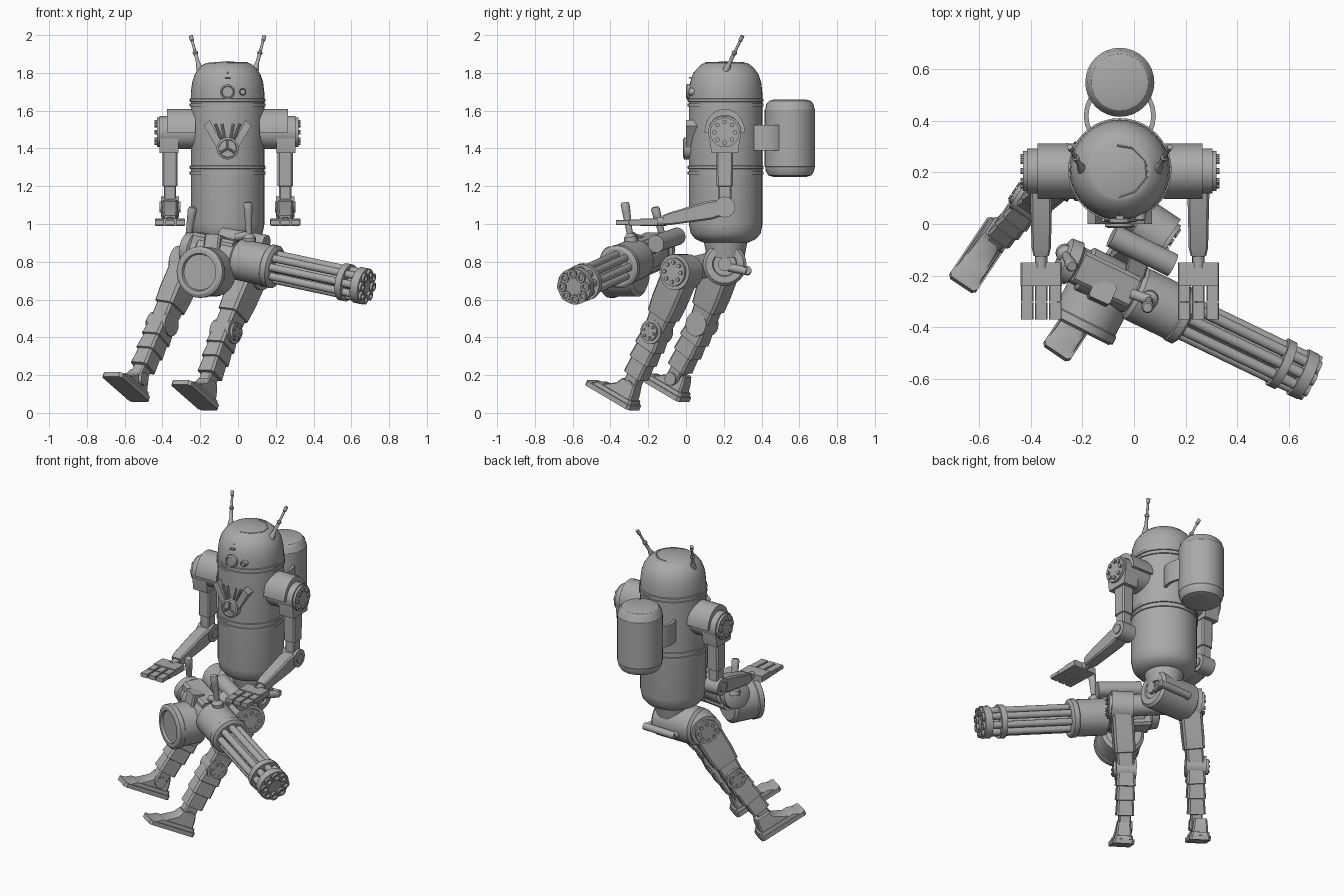
import bpy, bmesh, math
from mathutils import Vector as V, Matrix

grey = bpy.data.materials.new("grey metal")
grey.diffuse_color = (0.4, 0.4, 0.4, 1)
X, Y, Z = V((1, 0, 0)), V((0, 1, 0)), V((0, 0, 1))


def finish(name, bm):
    """Turn a bmesh into an object, smooth with sharp edges kept."""
    bmesh.ops.recalc_face_normals(bm, faces=bm.faces)
    for f in bm.faces:
        f.smooth = True
    for e in bm.edges:
        e.smooth = len(e.link_faces) == 2 and e.calc_face_angle(0) < 0.55
    me = bpy.data.meshes.new(name)
    bm.to_mesh(me)
    bm.free()
    me.materials.append(grey)
    ob = bpy.data.objects.new(name, me)
    bpy.context.collection.objects.link(ob)
    return ob


def skin(name, rings):
    """Bridge equal-length rings of points and cap both ends."""
    bm = bmesh.new()
    vs = [[bm.verts.new(p) for p in r] for r in rings]
    n = len(vs[0])
    for a, b in zip(vs, vs[1:]):
        for i in range(n):
            bm.faces.new((a[i], a[(i + 1) % n], b[(i + 1) % n], b[i]))
    bm.faces.new(vs[0])
    bm.faces.new(vs[-1])
    return finish(name, bm)


def lathe(name, origin, axis, prof, n=32):
    """Revolve (radius, height) pairs around an axis."""
    o, w = V(origin), V(axis).normalized()
    u = w.orthogonal().normalized()
    v = w.cross(u)
    return skin(name, [[o + w * h + (u * math.cos(a) + v * math.sin(a)) * max(r, 0.001)
                        for a in (math.tau * i / n for i in range(n))] for r, h in prof])


def rod(name, a, b, r, r2=None, n=20):
    a, b = V(a), V(b)
    return lathe(name, a, b - a, [(r, 0), (r if r2 is None else r2, (b - a).length)], n)


def loft(name, a, b, side, secs):
    """Chamfered rectangular sections (t, width, depth, depth offset) from a to b."""
    a, b = V(a), V(b)
    w = (b - a).normalized()
    v = w.cross(V(side)).normalized()
    u = v.cross(w)
    rings = []
    for t, wd, dp, off in secs:
        x, y = wd / 2, dp / 2
        c = min(x, y) * 0.22
        pts = [(x, y - c), (x - c, y), (c - x, y), (-x, y - c),
               (-x, c - y), (c - x, -y), (x - c, -y), (x, c - y)]
        rings.append([a.lerp(b, t) + u * p + v * (q + off) for p, q in pts])
    return skin(name, rings)


def block(name, a, b, side, w, d):
    return loft(name, a, b, side, [(0, w, d, 0), (1, w, d, 0)])


def slab(name, pts, origin, u, v, w, depth):
    """Extrude a flat outline by depth along w."""
    o = V(origin)
    return skin(name, [[o + u * p + v * q + w * k for p, q in pts] for k in (0, depth)])


def bolts(name, c, axis, ring, r, h, n):
    """Ring of small studs."""
    w = V(axis).normalized()
    u = w.orthogonal().normalized()
    for i in range(n):
        p = V(c) + Matrix.Rotation(math.tau * i / n, 3, w) @ u * ring
        rod(name, p, p + w * h, r, n=10)


# Body and domed head
CX, CY = -0.055, 0.21
dome = [(0.195, 1.66), (0.194, 1.70), (0.188, 1.75), (0.175, 1.79), (0.155, 1.82), (0.125, 1.847), (0.11, 1.853),
        (0.0, 1.862)]
lathe("body", (CX, CY, 0), Z, [(0, 0.90), (0.12, 0.902), (0.16, 0.92), (0.185, 0.95), (0.195, 1.0)] + dome, 40)
for z in (1.27, 1.30, 1.63, 1.655):
    lathe("body_band", (CX, CY, z), Z, [(0.19, -0.011), (0.201, -0.007), (0.201, 0.007), (0.19, 0.011)], 40)


def dome_z(r):
    for (r1, z1), (r2, z2) in zip(dome, dome[1:]):
        if r2 <= r <= r1:
            return z1 + (z2 - z1) * (r1 - r) / (r1 - r2)
    return 1.66


# Raised seam on the head
seam = [(-0.01, 0.095), (0.05, 0.085), (0.1, 0.035), (0.105, -0.03), (0.06, -0.085), (0, -0.105), (0, -0.17)]
seam = [V((CX + x, CY + y, dome_z(math.hypot(x, y)))) for x, y in seam]
for a, b in zip(seam, seam[1:]):
    rod("head_seam", a, b, 0.004, n=6)

# Eyes and brow slot
for x, r, y in ((CX, 0.04, 0.0), (0.025, 0.019, 0.012)):
    lathe("eye", (x, 0.06, 1.70), -Y, [(r, 0), (r, 0.055 - y), (r * 0.8, 0.06 - y), (r * 0.7, 0.055 - y)], 24)
block("brow_slot", (CX - 0.015, 0.025, 1.775), (CX + 0.015, 0.025, 1.775), Y, 0.02, 0.008)

# Chest vent: side plates, ribs, lower wheel
for s in (-1, 1):
    slab("vent_plate", [(s * 0.125, 0.13), (s * 0.095, 0.16), (s * 0.03, 0.04), (s * 0.055, 0.01)],
         (CX, 0.0, 1.39), X, Z, Y, 0.09)
    for k in (0.03, 0.065):
        rod("vent_rib", (CX + s * k * 0.5, 0.012, 1.45), (CX + s * k, 0.016, 1.53), 0.007, n=8)
lathe("vent_wheel", (CX, 0.04, 1.40), -Y, [(0.058, 0), (0.058, 0.05), (0.047, 0.055), (0.045, 0.04)], 28)
for i in range(3):
    a = math.tau * i / 3 + math.pi / 2
    rod("wheel_spoke", (CX, -0.01, 1.40), (CX + 0.05 * math.cos(a), -0.01, 1.40 + 0.05 * math.sin(a)), 0.006, n=8)

# Antennas
for s in (-1, 1):
    a, b = V((CX + s * 0.145, 0.21, 1.81)), V((CX + s * 0.195, 0.30, 1.997))
    lathe("antenna", a, b - a, [(0.02, 0), (0.016, 0.03), (0.01, 0.05), (0.01, 0.10), (0.014, 0.105), (0.014, 0.115),
                                (0.008, 0.12), (0.007, 0.18), (0.011, 0.185), (0.011, 0.212)], 12)

# Backpack tank and its strap
lathe("backpack_tank", (CX, 0.55, 1.25), Z, [(0.09, 0), (0.115, 0.008), (0.128, 0.03), (0.13, 0.05), (0.134, 0.055),
      (0.134, 0.355), (0.13, 0.36), (0.125, 0.385), (0.11, 0.402), (0.08, 0.41)], 32)
for s in (-1, 1):
    arc = [(s * math.sin(t * math.pi / 12), -math.cos(t * math.pi / 12)) for t in range(13)]
    out = [(0.14 * p, 0.14 * q) for p, q in arc] + [(0.122 * p, 0.122 * q) for p, q in arc[::-1]]
    slab("backpack_strap", out, (CX, 0.42, 1.39), X, Y, Z, 0.135)

# Arms, mirrored about the body axis
for s in (-1, 1):
    def P(d, y, z):
        return V((CX + s * d, y, z))
    SX, ax = X * s, CX + s * 0.305
    half = [(math.cos(math.pi * i / 14), math.sin(math.pi * i / 14)) for i in range(15)]
    rod("shoulder_axle", P(0.15, 0.205, 1.485), P(0.36, 0.205, 1.485), 0.088, n=28)
    slab("shoulder_housing", [(0.086 * p, 0.086 * q) for p, q in half] + [(-0.07, -0.11), (0.07, -0.11)],
         P(0.26, 0.205, 1.485), Y, Z, SX, 0.1)
    rod("shoulder_disc", P(0.35, 0.205, 1.485), P(0.375, 0.205, 1.485), 0.078, n=28)
    bolts("shoulder_bolt", P(0.37, 0.205, 1.485), SX, 0.055, 0.012, 0.016, 8)
    slab("shoulder_guard", [(0.107 * p, 0.125 * q) for p, q in half] + [(0.088 * p, 0.09 * q) for p, q in half[::-1]],
         P(0.17, 0.205, 1.485), Y, Z, SX, 0.15)
    loft("upper_arm", P(0.305, 0.205, 1.40), P(0.305, 0.205, 1.10), X,
         [(0, 0.08, 0.09, 0), (0.66, 0.08, 0.085, 0), (0.67, 0.065, 0.07, 0), (1, 0.065, 0.07, 0)])
    rod("elbow", P(0.257, 0.205, 1.09), P(0.353, 0.205, 1.09), 0.055, n=24)
    rod("elbow_cap", P(0.25, 0.205, 1.09), P(0.36, 0.205, 1.09), 0.03, n=16)
    loft("forearm", P(0.305, 0.205, 1.09), P(0.305, -0.12, 1.02), X,
         [(0, 0.09, 0.085, 0), (0.25, 0.085, 0.1, 0), (0.9, 0.075, 0.065, 0), (1, 0.06, 0.05, 0)])
    rod("wrist", P(0.305, -0.1, 1.015), P(0.305, -0.17, 1.012), 0.024, n=16)
    block("palm", P(0.305, -0.15, 1.01), P(0.305, -0.24, 1.01), X, 0.16, 0.04)
    for k in (-0.055, 0, 0.055):
        for j, y in enumerate((-0.235, -0.305)):
            block("finger", P(0.305 + k, y, 1.008), P(0.305 + k, y - 0.066, 1.008), X, 0.048, 0.032 - 0.006 * j)

# Pelvis joint with rear bar
lathe("pelvis", (-0.25, 0.205, 0.787), X, [(0.09, 0), (0.115, 0.02), (0.115, 0.27), (0.1, 0.285), (0.065, 0.285),
      (0.06, 0.275), (0.035, 0.275), (0.035, 0.295)], 32)
rod("waist", (CX, CY, 0.82), (CX, CY, 0.92), 0.10, 0.12)
rod("pelvis_bar", (-0.15, 0.325, 0.75), (0.07, 0.325, 0.755), 0.022)
for x in (-0.14, 0.06):
    rod("bar_mount", (x, 0.325, 0.75), (x - 0.04, 0.23, 0.77), 0.022)
rod("hip_beam", (-0.25, 0.19, 0.80), (0.075, -0.02, 0.75), 0.065)

# Legs, both swung toward the front left
R = V((0.83, -0.557, 0))
legs = [((-0.26, 0.2, 0.79), (-0.40, 0.085, 0.47), (-0.53, -0.06, 0.18), (-0.595, -0.125, 0.125), -1),
        ((0.075, -0.025, 0.745), (-0.065, -0.155, 0.43), (-0.17, -0.29, 0.14), (-0.23, -0.39, 0.082), 1)]
for h, k, a, sole, s in legs:
    h, k, a, sole = V(h), V(k), V(a), V(sole)
    rod("hip_joint", h - R * 0.065, h + R * 0.065, 0.095, n=28)
    rod("hip_disc", h, h + R * s * 0.08, 0.075, n=24)
    bolts("hip_bolt", h + R * s * 0.075, R * s, 0.052, 0.011, 0.014, 8)
    loft("thigh", h, k, R, [(0, 0.125, 0.17, 0), (0.5, 0.125, 0.165, 0), (0.72, 0.12, 0.15, 0), (0.73, 0.1, 0.13, 0),
                            (1, 0.1, 0.12, 0)])
    rod("knee", k - R * 0.06, k + R * 0.06, 0.065, n=24)
    rod("knee_disc", k, k + R * s * 0.075, 0.048, n=20)
    bolts("knee_bolt", k + R * s * 0.07, R * s, 0.033, 0.008, 0.012, 6)
    loft("shin", k, a, R, [(0, 0.1, 0.12, 0), (0.28, 0.115, 0.14, 0), (0.29, 0.1, 0.12, 0), (0.53, 0.112, 0.13, 0),
                           (0.54, 0.095, 0.11, 0), (0.8, 0.105, 0.115, 0), (0.81, 0.07, 0.08, 0), (1, 0.07, 0.08, 0)])
    rod("ankle", a - R * 0.045, a + R * 0.045, 0.035, n=16)
    f = V((-0.49, -0.73, 0.43)).normalized()
    up = f.cross(R)
    up = up if up.z > 0 else -up
    sg = 1 if up.cross(R).dot(f) > 0 else -1
    loft("foot", sole, sole + up * 0.13, R,
         [(0, 0.125, 0.31, 0), (0.2, 0.125, 0.31, 0), (0.21, 0.112, 0.28, -0.01 * sg), (0.36, 0.105, 0.24, -0.025 * sg),
          (0.37, 0.095, 0.2, -0.035 * sg), (0.72, 0.085, 0.12, -0.07 * sg), (1, 0.075, 0.09, -0.075 * sg)])

# Rotary gun along its own axis, measured back from the muzzle
M = V((0.685, -0.597, 0.667))
D = V((0.884, -0.427, -0.19)).normalized()
S = D.cross(Z).normalized()
U = S.cross(D)


def G(back, side=0, up=0):
    return M - D * back + S * side + U * up


for i in range(8):
    a = math.tau * i / 8
    c, q = 0.068 * math.cos(a), 0.068 * math.sin(a)
    p = G(0, c, q)
    lathe("gun_barrel", G(0.6, c, q), D, [(0.021, 0), (0.021, 0.59), (0.026, 0.592), (0.026, 0.606), (0.014, 0.606),
                                          (0.013, 0.59)], 12)
rod("barrel_core", G(0.6), G(0.02), 0.03)
for b, w, r in ((0.01, 0.045, 0.097), (0.11, 0.035, 0.1)):
    rod("barrel_clamp", G(b + w), G(b), r, n=28)
lathe("gun_casing", G(0.78), D, [(0.095, 0), (0.11, 0.015), (0.11, 0.19), (0.115, 0.195), (0.115, 0.225),
                                 (0.1, 0.235), (0.085, 0.235)])
lathe("gun_receiver", G(1.1), D, [(0.05, 0), (0.085, 0.015), (0.09, 0.06), (0.075, 0.07), (0.075, 0.1), (0.09, 0.11),
                                  (0.09, 0.31), (0.08, 0.33)])
block("receiver_cover", G(1.03), G(0.79), S, 0.13, 0.19)
rod("gun_motor", (-0.085, -0.045, 0.935), (0.15, -0.16, 0.895), 0.047, n=24)
block("motor_bracket", (0.03, -0.10, 0.91), (0.0, -0.2, 0.86), D, 0.08, 0.06)

# Ammunition drum
T = V((-0.45, -0.89, 0))
lathe("ammo_drum", V((-0.165, -0.33, 0.745)) - T * 0.1, T,
      [(0.11, 0), (0.13, 0.015), (0.13, 0.15), (0.136, 0.155), (0.136, 0.185), (0.12, 0.195), (0.1, 0.195),
       (0.095, 0.18)], 32)
block("drum_feed", (-0.12, -0.26, 0.94), (-0.14, -0.28, 0.78), D, 0.09, 0.08)

# Gun grips
for a, b in (((0.06, -0.29, 0.90), (0.052, -0.325, 1.12)), ((-0.27, -0.11, 0.88), (-0.24, -0.165, 1.09))):
    a, b = V(a), V(b)
    lathe("gun_grip", a, b - a, [(0.035, 0), (0.035, 0.03), (0.016, 0.05), (0.018, 0.1), (0.022, 0.17), (0.024, 0.205),
                                 (0.018, 0.218)], 16)
rod("grip_arm", (0.06, -0.295, 0.945), (-0.01, -0.27, 0.93), 0.02)
